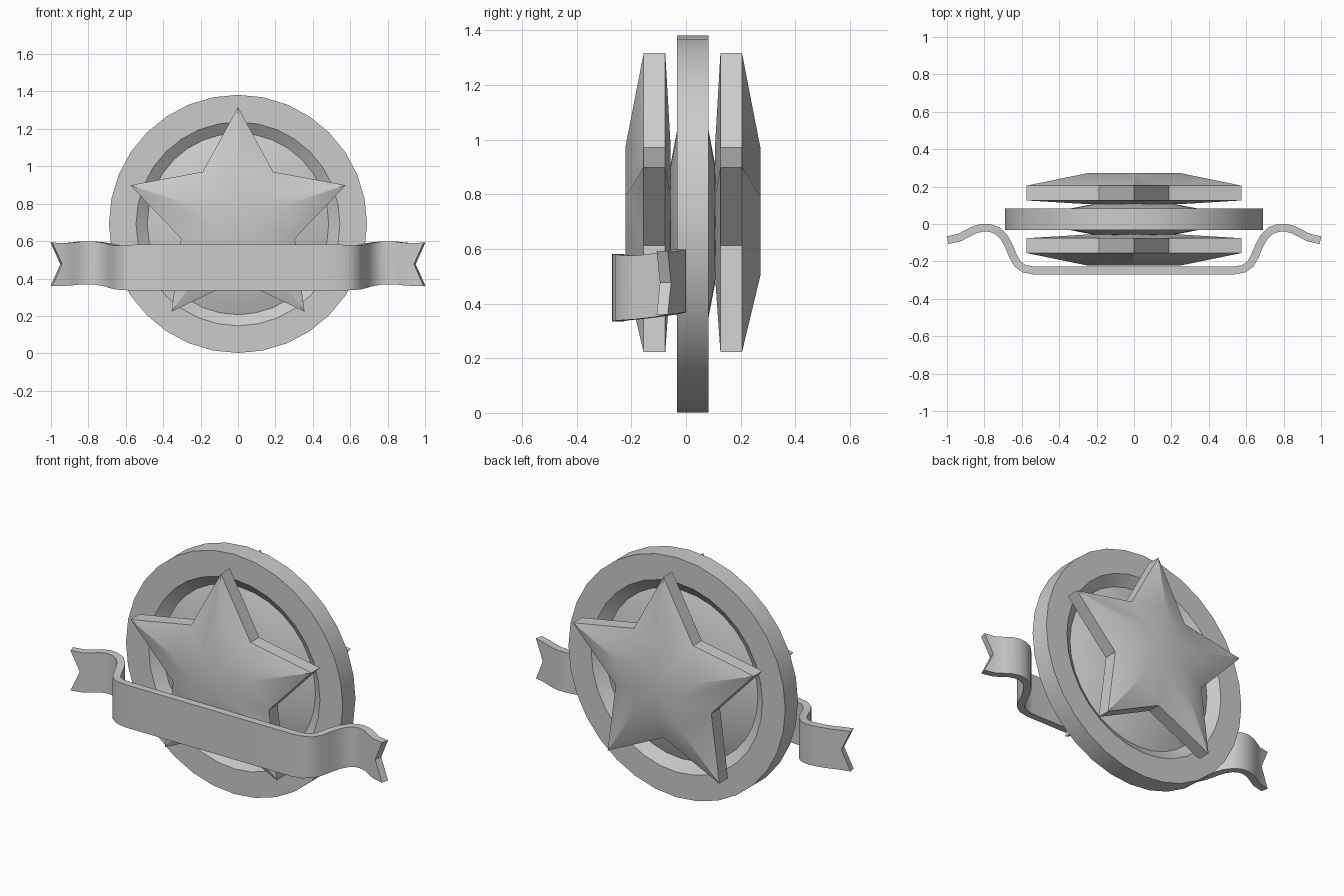
import bpy, bmesh
from math import sin, cos, pi, radians

if "Cube" in bpy.data.objects:
    bpy.data.objects.remove(bpy.data.objects["Cube"])

MID_Y = 0.025  # symmetry plane of medal and stars


def finish(bm, name, angle=30):
    bmesh.ops.recalc_face_normals(bm, faces=bm.faces)
    mesh = bpy.data.meshes.new(name)
    bm.to_mesh(mesh)
    bm.free()
    ob = bpy.data.objects.new(name, mesh)
    bpy.context.collection.objects.link(ob)
    bpy.ops.object.select_all(action='DESELECT')
    ob.select_set(True)
    bpy.context.view_layer.objects.active = ob
    bpy.ops.object.shade_smooth_by_angle(angle=radians(angle))
    return ob


def loft(name, layers, outline, zc, angle=30):
    """Scaled copies of an xz outline stacked along y, closed by centre fans."""
    bm = bmesh.new()
    rings = [[bm.verts.new((x * s, y, zc + z * s)) for x, z in outline]
             for s, y in layers]
    n = len(outline)
    for a, b in zip(rings, rings[1:]):
        for i in range(n):
            j = (i + 1) % n
            bm.faces.new((a[i], a[j], b[j], b[i]))
    for ring, (s, y) in ((rings[0], layers[0]), (rings[-1], layers[-1])):
        c = bm.verts.new((0, y, zc))
        for i in range(n):
            bm.faces.new((ring[i], ring[(i + 1) % n], c))
    return finish(bm, name, angle)


# Medal disc: grooved rim with a shallow dome on both faces
circle = [(sin(2 * pi * i / 32), cos(2 * pi * i / 32)) for i in range(32)]
half = [(0.12, -0.060), (0.22, -0.056), (0.34, -0.033), (0.43, -0.008),
        (0.485, 0.012), (0.545, -0.033), (0.69, -0.033)]
back = [(r, 2 * MID_Y - y) for r, y in reversed(half)]
loft("medal_disc", half + back, circle, 0.692)

# Stars: bevelled towards a smaller star on both faces
star = []
for i in range(10):
    r = 0.32 if i % 2 else 0.605
    star.append((r * sin(pi * i / 5), r * cos(pi * i / 5)))
layers = [(0.43, -0.222), (1, -0.155), (1, -0.076), (0.43, -0.056)]
loft("front_star", layers, star, 0.712)
loft("back_star", [(s, 2 * MID_Y - y) for s, y in layers], star, 0.712)

# Ribbon: waved strip with notched tails; columns are (x, y, bottom z, top z)
side = [(0.25, -0.249, 0.335, 0.581), (0.53, -0.249, 0.335, 0.581),
        (0.585, -0.240, 0.337, 0.580), (0.622, -0.215, 0.340, 0.576),
        (0.645, -0.175, 0.343, 0.576), (0.670, -0.115, 0.350, 0.583),
        (0.695, -0.070, 0.357, 0.588), (0.730, -0.036, 0.363, 0.594),
        (0.77, -0.021, 0.368, 0.598), (0.81, -0.020, 0.369, 0.599),
        (0.85, -0.030, 0.368, 0.597), (0.89, -0.050, 0.364, 0.592),
        (0.93, -0.071, 0.361, 0.589), (0.997, -0.087, 0.361, 0.592)]
cols = [(-x, y, a, b) for x, y, a, b in reversed(side)] + side
bm = bmesh.new()
grid = []
for x, y, a, b in cols:
    tail = abs(x) > 0.99
    mx, my = (x * 0.948, -0.075) if tail else (x, y)
    grid.append([bm.verts.new(p) for p in
                 ((x, y, a), (mx, my, (a + b) / 2), (x, y, b))])
for p, q in zip(grid, grid[1:]):
    for k in range(2):
        bm.faces.new((p[k], q[k], q[k + 1], p[k + 1]))
ribbon = finish(bm, "ribbon", 40)
mod = ribbon.modifiers.new("thickness", 'SOLIDIFY')
mod.thickness = 0.042
mod.offset = 0
bpy.ops.object.modifier_apply(modifier=mod.name)
bpy.ops.object.shade_smooth_by_angle(angle=radians(40))
